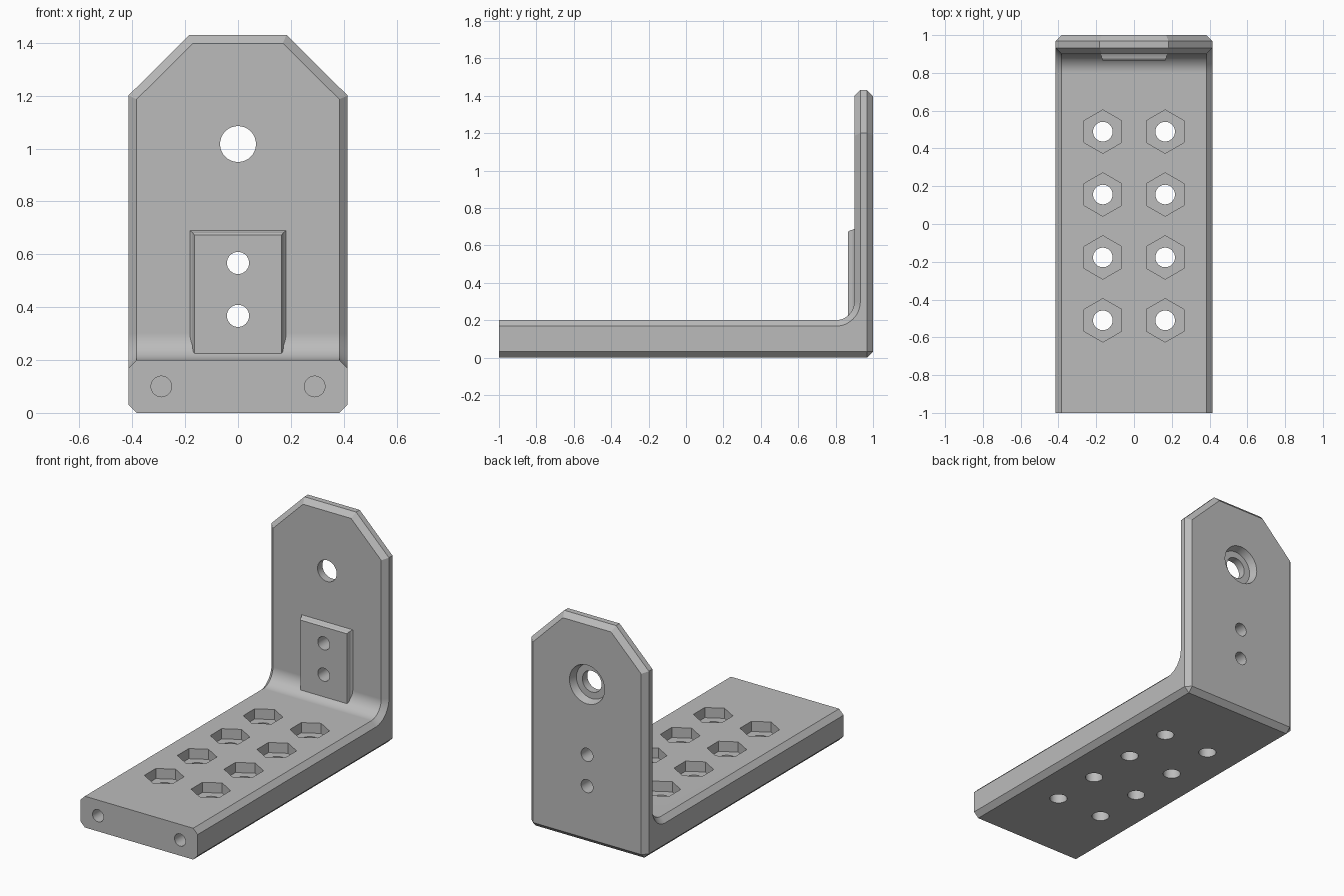
import bpy, bmesh
from math import sin, cos, pi
from mathutils import Vector

old = bpy.data.objects.get("Cube")
if old:
    bpy.data.objects.remove(old, do_unlink=True)

HALF_W, TOP, CHAMFER = 0.415, 1.43, 0.032
BASE_T, WALL_Y, FILLET = 0.2, 0.9, 0.1

grey = bpy.data.materials.new("plain grey")
grey.use_nodes = True
colour = (0.5, 0.5, 0.5, 1)
grey.diffuse_color = colour
grey.node_tree.nodes["Principled BSDF"].inputs["Base Color"].default_value = colour


def make_object(name, bm):
    bmesh.ops.recalc_face_normals(bm, faces=bm.faces)
    mesh = bpy.data.meshes.new(name)
    bm.to_mesh(mesh)
    bm.free()
    mesh.materials.append(grey)
    obj = bpy.data.objects.new(name, mesh)
    bpy.context.collection.objects.link(obj)
    return obj


def loft(bm, rings):
    """Closed solid through rings of equal point count."""
    rows = [[bm.verts.new(p) for p in ring] for ring in rings]
    for a, b in zip(rows, rows[1:]):
        for i in range(len(a)):
            j = (i + 1) % len(a)
            bm.faces.new((a[i], a[j], b[j], b[i]))
    bm.faces.new(rows[0])
    bm.faces.new(rows[-1])


def prism(bm, start, end, r0, r1=None, sides=32):
    """Round or many-sided plug between two points."""
    start, end = Vector(start), Vector(end)
    u = Vector((1, 0, 0))
    v = (end - start).normalized().cross(u)
    angles = [pi / 2 + 2 * pi * i / sides for i in range(sides)]
    loft(bm, [[c + r * (u * cos(a) + v * sin(a)) for a in angles]
              for c, r in ((start, r0), (end, r1 or r0))])


def apply_boolean(obj, tool, operation):
    mod = obj.modifiers.new(operation.lower(), 'BOOLEAN')
    mod.operation, mod.object, mod.solver = operation, tool, 'EXACT'
    bpy.context.view_layer.objects.active = obj
    bpy.ops.object.modifier_apply(modifier=mod.name)
    bpy.data.objects.remove(tool, do_unlink=True)


# L-shaped body with an inner fillet
steps = 12
arc = [(WALL_Y - FILLET + FILLET * sin(pi / 2 * i / steps),
        BASE_T + FILLET - FILLET * cos(pi / 2 * i / steps)) for i in range(steps + 1)]
profile = [(-1, 0), (-1, BASE_T)] + arc + [(WALL_Y, TOP), (1, TOP), (1, 0)]
bm = bmesh.new()
loft(bm, [[(x, y, z) for y, z in profile] for x in (-HALF_W, HALF_W)])

# Cut the two upper corners of the wall
for side in (-1, 1):
    cut = bmesh.ops.bisect_plane(
        bm, geom=bm.verts[:] + bm.edges[:] + bm.faces[:], dist=1e-5,
        plane_co=(side * HALF_W, 0, 1.2), plane_no=(side * 0.23, 0, 0.232), clear_outer=True)
    rim = [e for e in cut["geom_cut"] if isinstance(e, bmesh.types.BMEdge)]
    bmesh.ops.holes_fill(bm, edges=rim, sides=0)
bmesh.ops.recalc_face_normals(bm, faces=bm.faces)
bm.normal_update()


# Chamfer the outer edges, leaving the front end and corner cuts crisp
def is_chamfered(edge):
    a, b = (v.co for v in edge.verts)
    along_y = abs((b - a).normalized().y) > 0.99
    at_front = a.y < -0.99 and b.y < -0.99
    return edge.calc_face_angle(0) > 0.5 and not at_front and not (along_y and a.z > 1)


bmesh.ops.bevel(bm, geom=[e for e in bm.edges if is_chamfered(e)], offset=CHAMFER,
                offset_type='OFFSET', segments=1, profile=0.5, affect='EDGES')
bracket = make_object("angle_bracket", bm)

# Raised pad with sloping edges on the inner wall
bm = bmesh.new()
loft(bm, [[(-w, y, 0.15), (w, y, 0.15), (w, y, top), (-w, y, top)]
          for y, w, top in ((0.866, 0.165, 0.672), (0.875, 0.17, 0.68),
                            (0.89, 0.173, 0.683), (0.91, 0.19, 0.695))])
apply_boolean(bracket, make_object("raised_pad", bm), 'UNION')

# Through holes in base and wall
nut_spots = [(x, -0.51 + 0.333 * i) for x in (-0.165, 0.165) for i in range(4)]
bm = bmesh.new()
for x, y in nut_spots:
    prism(bm, (x, y, -0.1), (x, y, 0.3), 0.052)
for z, r in ((0.367, 0.042), (0.567, 0.042), (1.017, 0.068)):
    prism(bm, (0, 0.8, z), (0, 1.1, z), r)
apply_boolean(bracket, make_object("through_holes", bm), 'DIFFERENCE')

# Hexagonal nut pockets, rear counterbore and blind holes in the front end
bm = bmesh.new()
for x, y in nut_spots:
    prism(bm, (x, y, 0.135), (x, y, 0.3), 0.115, sides=6)
prism(bm, (0, 0.95, 1.017), (0, 1.02, 1.017), 0.11, 0.13)
for x in (-0.29, 0.29):
    prism(bm, (x, -1.1, 0.1), (x, -0.7, 0.1), 0.039)
apply_boolean(bracket, make_object("recesses", bm), 'DIFFERENCE')

# Smooth curved surfaces, keep machined edges sharp
bpy.ops.object.select_all(action='DESELECT')
bracket.select_set(True)
bpy.context.view_layer.objects.active = bracket
bpy.ops.object.shade_smooth_by_angle(angle=pi / 7)
weighted = bracket.modifiers.new("even_shading", 'WEIGHTED_NORMAL')
weighted.keep_sharp = True
